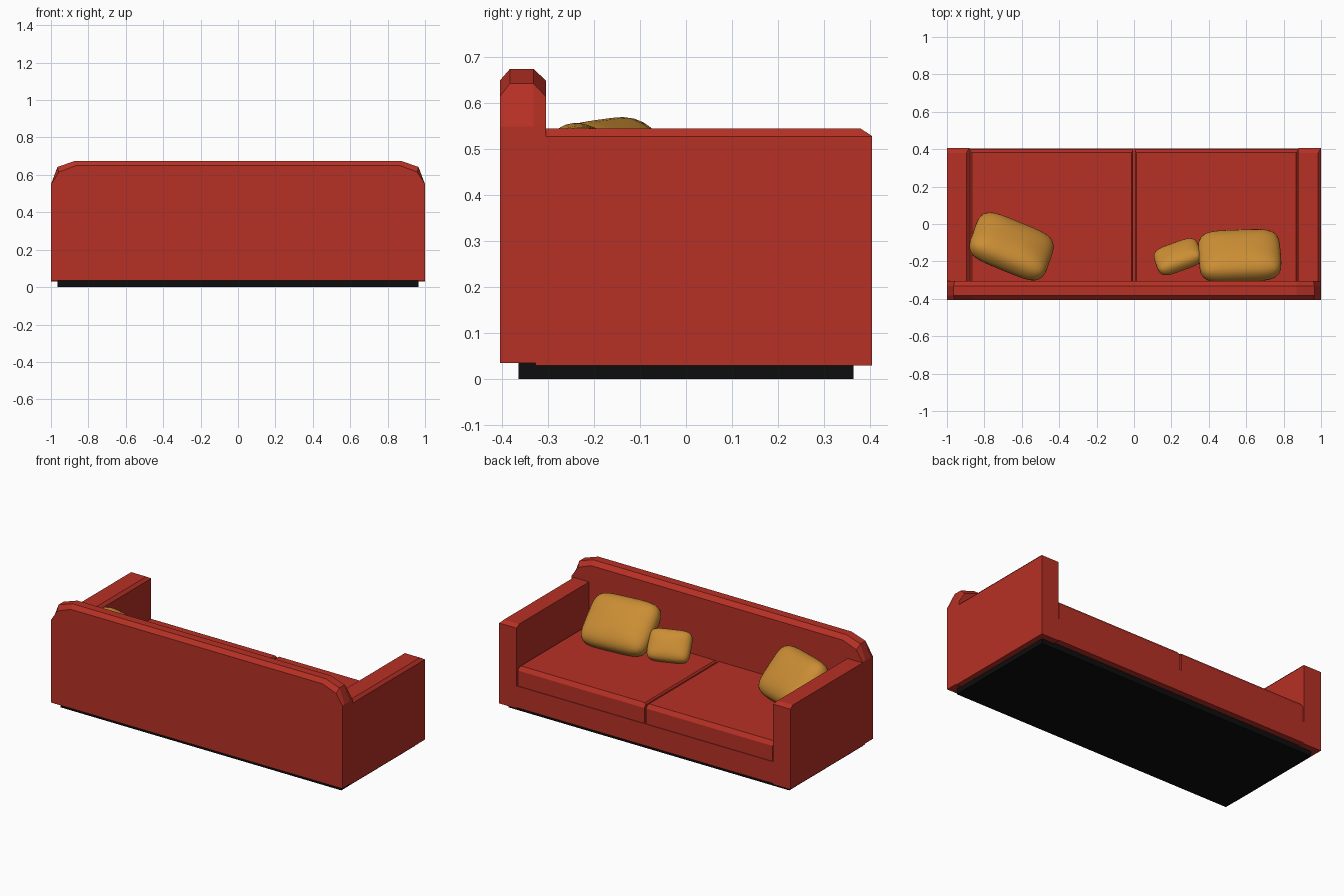
import bpy, bmesh
from math import radians
from mathutils import Matrix, Vector

old = bpy.data.objects.get("Cube")
if old:
    bpy.data.objects.remove(old, do_unlink=True)


def material(name, rgb):
    m = bpy.data.materials.new(name)
    m.use_nodes = True
    m.diffuse_color = (*rgb, 1)
    m.node_tree.nodes["Principled BSDF"].inputs["Base Color"].default_value = (*rgb, 1)
    return m


RED = material("red upholstery", (0.47, 0.03, 0.018))
GOLD = material("gold fabric", (0.6, 0.27, 0.035))
BLACK = material("black plinth", (0.004, 0.004, 0.004))


def finish(bm, name, mat):
    bmesh.ops.recalc_face_normals(bm, faces=bm.faces)
    mesh = bpy.data.meshes.new(name)
    bm.to_mesh(mesh)
    bm.free()
    mesh.materials.append(mat)
    ob = bpy.data.objects.new(name, mesh)
    bpy.context.collection.objects.link(ob)
    return ob


def box(name, lo, hi, mat, top=(0, 0, 0, 0), drop=(0, 0)):
    """Box whose top is cut back at -x, +x, -y, +y; drop is the cut depth for sides and front."""
    bm = bmesh.new()
    bmesh.ops.create_cube(bm, size=1)
    lo, hi = Vector(lo), Vector(hi)
    for v in bm.verts:
        v.co = Vector([l if c < 0 else h for c, l, h in zip(v.co, lo, hi)])
    # slice each chamfer off with a plane, then cap the opening
    for i, cut in enumerate(top):
        if not cut:
            continue
        axis, sign = i // 2, 1 if i % 2 else -1
        depth = drop[axis]
        point = hi.copy() if sign > 0 else Vector((lo.x, lo.y, hi.z))
        point[axis] -= sign * cut
        normal = Vector((0, 0, cut))
        normal[axis] = sign * depth
        bmesh.ops.bisect_plane(bm, geom=bm.verts[:] + bm.edges[:] + bm.faces[:], dist=1e-5,
                               plane_co=point, plane_no=normal, clear_outer=True)
        bmesh.ops.holes_fill(bm, edges=[e for e in bm.edges if e.is_boundary])
    return finish(bm, name, mat)


# Plinth, seat deck and arms
box("plinth", (-0.965, -0.365, 0), (0.965, 0.365, 0.04), BLACK)
box("seat_deck", (-0.89, -0.32, 0.035), (0.89, 0.404, 0.17), RED)
for name, x in (("right_arm", -1), ("left_arm", 0.88)):
    box(name, (x, -0.328, 0.03), (x + 0.12, 0.405, 0.545), RED,
        (0, 0.016, 0, 0.025), (0.017, 0.016))

# Two seat cushions with chamfered edges
for name, x in (("right_seat_cushion", -0.875), ("left_seat_cushion", 0.006)):
    box(name, (x, -0.31, 0.165), (x + 0.869, 0.4, 0.29), RED,
        (0.008, 0.008, 0, 0.017), (0.01, 0.025))


# Backrest: a rim outline between two slightly lower face outlines
def outline(half):
    return half + [(-x, z) for x, z in reversed(half)]


face = outline([(1, 0.035), (1, 0.55), (0.958, 0.615), (0.865, 0.65)])
rim = outline([(1, 0.035), (1, 0.55), (0.965, 0.643), (0.87, 0.675)])
bm = bmesh.new()
rings = [[bm.verts.new((x, y, z)) for x, z in pts]
         for y, pts in ((-0.405, face), (-0.383, rim), (-0.332, rim), (-0.305, face))]
for a, b in zip(rings, rings[1:]):
    for i in range(len(a)):
        j = (i + 1) % len(a)
        bm.faces.new((a[i], a[j], b[j], b[i]))
bm.faces.new(rings[0])
bm.faces.new(rings[-1])
finish(bm, "backrest", RED)


# Soft throw pillows: rounded squarish pads that thin towards the edges
def pillow(name, centre, half, turn, lean, roll=0):
    bm = bmesh.new()
    bmesh.ops.create_cube(bm, size=2)
    bmesh.ops.subdivide_edges(bm, edges=bm.edges[:], cuts=9, use_grid_fill=True)
    for v in bm.verts:
        x, y, z = (abs(c) for c in v.co)
        pad = (x ** 5 + z ** 5) ** (1 / 5)
        v.co /= (pad ** 2.5 + y ** 2.5) ** (1 / 2.5)
    place = (Matrix.Translation(centre) @ Matrix.Rotation(radians(turn), 4, "Z")
             @ Matrix.Rotation(radians(lean), 4, "X") @ Matrix.Rotation(radians(roll), 4, "Y")
             @ Matrix.Diagonal((*half, 1)))
    bm.transform(place)
    for f in bm.faces:
        f.smooth = True
    finish(bm, name, GOLD)


pillow("left_large_pillow", (0.565, -0.17, 0.415), (0.22, 0.088, 0.165), 0, 45, 3)
pillow("small_pillow", (0.235, -0.175, 0.37), (0.125, 0.055, 0.095), 20, 38)
pillow("right_large_pillow", (-0.655, -0.12, 0.422), (0.22, 0.09, 0.165), -25, 42, 4)
